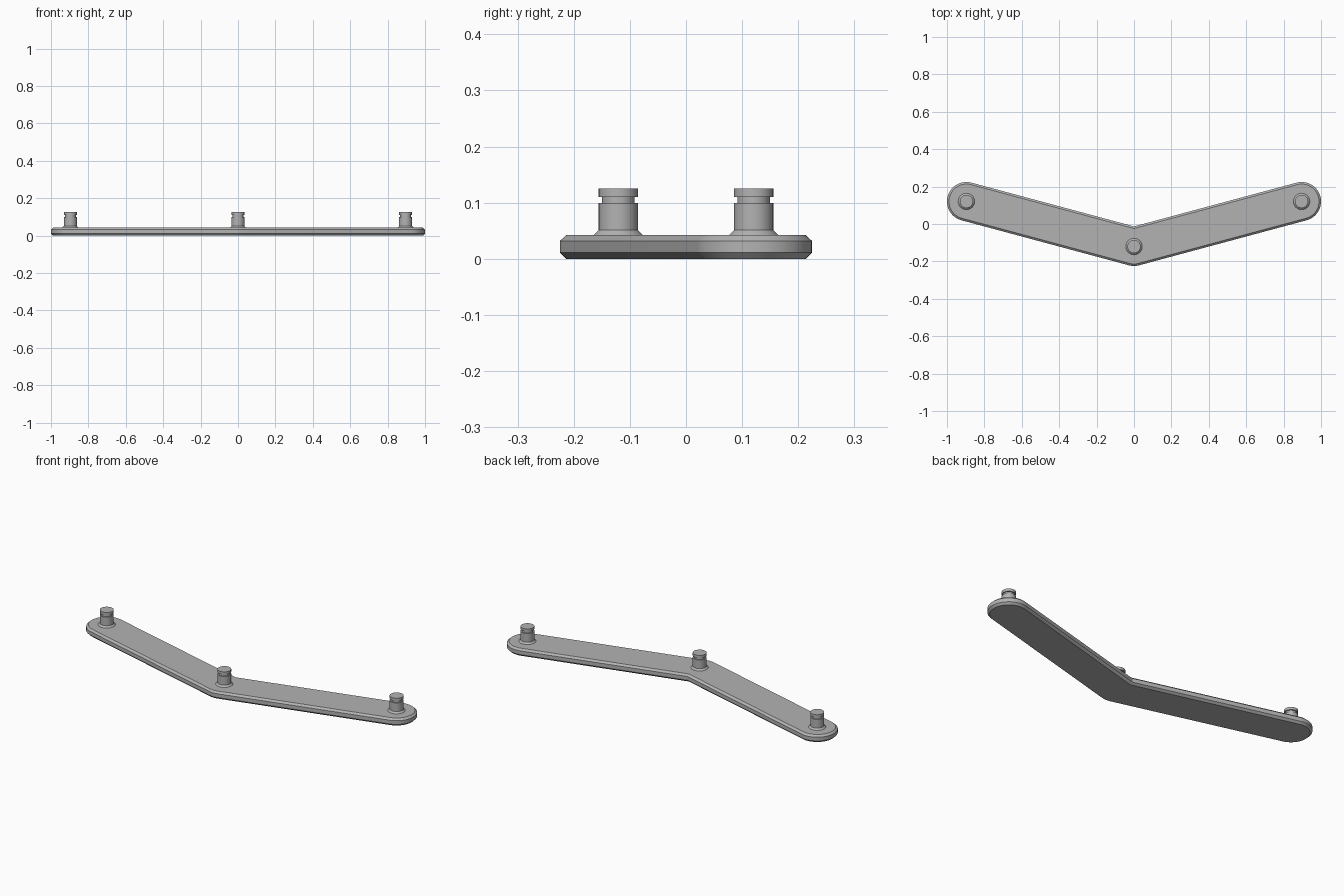
import bpy
import bmesh
from math import atan2, cos, sin, pi, radians

if "Cube" in bpy.data.objects:
    bpy.data.objects.remove(bpy.data.objects["Cube"], do_unlink=True)

# Centreline of the bent link and its rounded width
END_X, END_Y, RADIUS = 0.896, 0.1205, 0.104
BEND = atan2(2 * END_Y, END_X)

grey = bpy.data.materials.new("light_grey")
grey.use_nodes = True
colour = (0.45, 0.45, 0.45, 1)
grey.diffuse_color = colour
grey.node_tree.nodes["Principled BSDF"].inputs["Base Color"].default_value = colour


def arc(cx, cy, r, start, end, steps):
    angles = [start + (end - start) * i / steps for i in range(steps + 1)]
    return [(cx + r * cos(a), cy + r * sin(a)) for a in angles]


def outline(r):
    """Bent strip with round ends, a soft outer bend and a sharp inner corner."""
    right = arc(END_X, END_Y, r, BEND - pi / 2, BEND + pi / 2, 32)
    inner = [(0, -END_Y + r / cos(BEND))]
    left = arc(-END_X, END_Y, r, pi / 2 - BEND, 3 * pi / 2 - BEND, 32)
    outer = arc(0, -END_Y, r, 3 * pi / 2 - BEND, 3 * pi / 2 + BEND, 6)
    return right + inner + left + outer


def loft(name, sections, location=(0, 0, 0)):
    """Skin a stack of (outline, height) sections and cap both ends."""
    bm = bmesh.new()
    rings = [[bm.verts.new((x, y, z)) for x, y in pts] for pts, z in sections]
    n = len(rings[0])
    for low, high in zip(rings, rings[1:]):
        for i in range(n):
            j = (i + 1) % n
            bm.faces.new((low[i], low[j], high[j], high[i]))
    bm.faces.new(rings[0][::-1])
    bm.faces.new(rings[-1])
    mesh = bpy.data.meshes.new(name)
    bm.to_mesh(mesh)
    bm.free()
    mesh.materials.append(grey)
    obj = bpy.data.objects.new(name, mesh)
    obj.location = location
    bpy.context.collection.objects.link(obj)
    bpy.ops.object.select_all(action="DESELECT")
    obj.select_set(True)
    bpy.context.view_layer.objects.active = obj
    bpy.ops.object.shade_smooth_by_angle(angle=radians(25))
    return obj


# Link plate with chamfered rims
plate = [(0.011, 0), (0, 0.011), (0, 0.032), (0.011, 0.042)]
loft("link_plate", [(outline(RADIUS - inset), z) for inset, z in plate])

# Grooved pins with flared feet
pin = [(0.044, 0.041), (0.044, 0.042), (0.035, 0.051), (0.035, 0.099),
       (0.029, 0.099), (0.029, 0.11), (0.035, 0.11), (0.035, 0.125)]
pin_sections = [(arc(0, 0, r, 0, 2 * pi, 48)[:-1], z) for r, z in pin]
for name, x, y in (("right_pin", -END_X, END_Y),
                   ("middle_pin", 0, -END_Y),
                   ("left_pin", END_X, END_Y)):
    loft(name, pin_sections, (x, y, 0))
